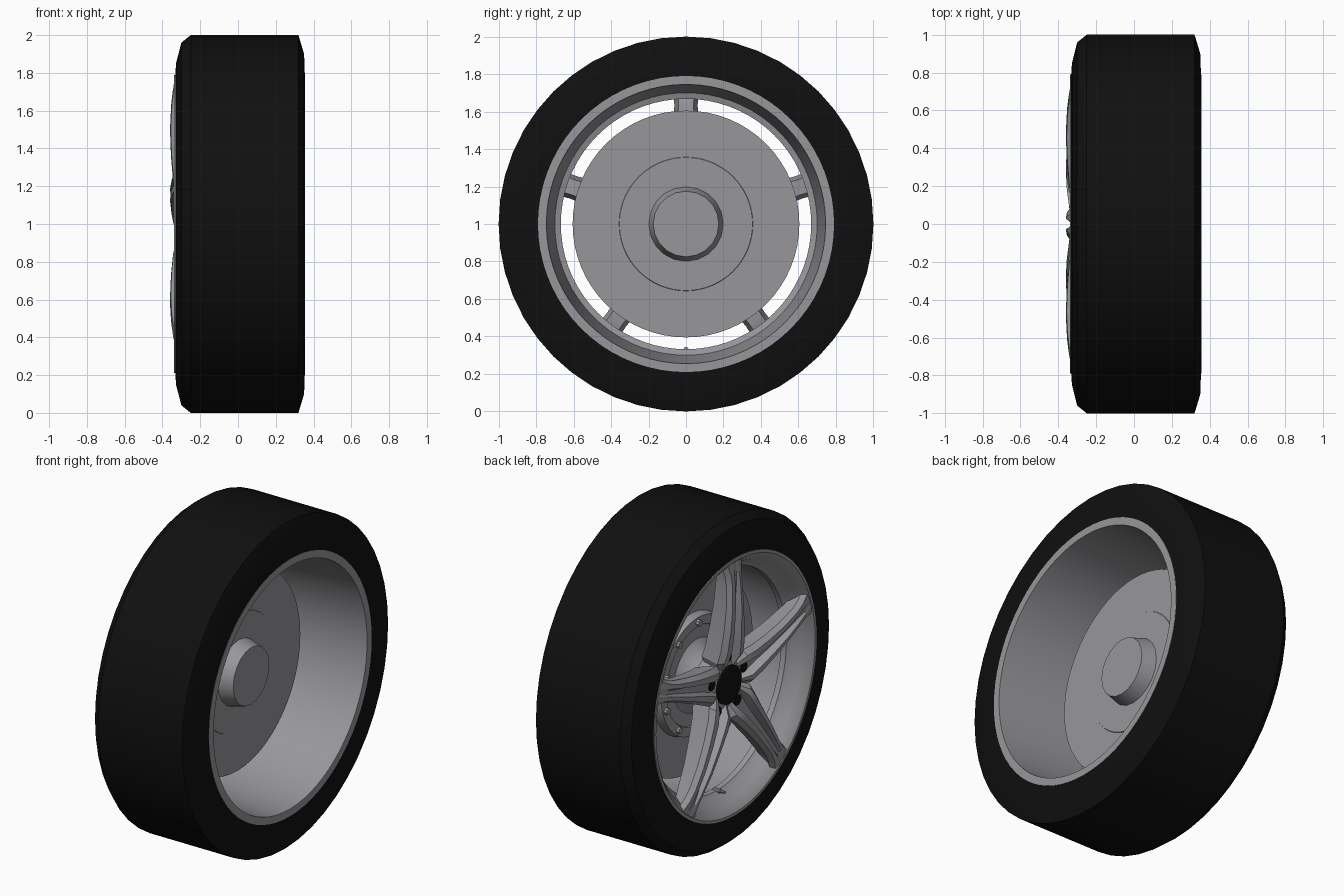
import bpy, bmesh
from math import pi, radians, sin, cos
from mathutils import Matrix

cube = bpy.data.objects.get("Cube")
if cube:
    bpy.data.objects.remove(cube, do_unlink=True)

AXLE = 1.0  # height of the wheel axis


def material(name, colour):
    m = bpy.data.materials.new(name)
    m.use_nodes = True
    m.diffuse_color = (*colour, 1)
    m.node_tree.nodes["Principled BSDF"].inputs["Base Color"].default_value = (*colour, 1)
    return m


rubber = material("black rubber", (0.005, 0.005, 0.005))
metal = material("grey metal", (0.31, 0.31, 0.33))


def finish(name, bm, mat, angle=30):
    bmesh.ops.remove_doubles(bm, verts=bm.verts, dist=0.0001)
    bmesh.ops.recalc_face_normals(bm, faces=bm.faces)
    mesh = bpy.data.meshes.new(name)
    bm.to_mesh(mesh)
    bm.free()
    mesh.materials.append(mat)
    ob = bpy.data.objects.new(name, mesh)
    bpy.context.collection.objects.link(ob)
    ob.location.z = AXLE
    bpy.ops.object.select_all(action='DESELECT')
    ob.select_set(True)
    bpy.context.view_layer.objects.active = ob
    bpy.ops.object.shade_smooth_by_angle(angle=radians(angle))
    return ob


def lathe(name, profile, steps, mat, closed=False):
    """Spin an (x, radius) profile around the wheel axis."""
    bm = bmesh.new()
    vs = [bm.verts.new((x, 0, r)) for x, r in profile]
    es = [bm.edges.new(p) for p in zip(vs, vs[1:])]
    if closed:
        es.append(bm.edges.new((vs[-1], vs[0])))
    bmesh.ops.spin(bm, geom=vs + es, cent=(0, 0, 0), axis=(1, 0, 0),
                   angle=2 * pi, steps=steps, use_merge=True)
    return finish(name, bm, mat)


def studs(name, count, ring, radius, x0, x1, sides, mat):
    """A ring of short cylinders parallel to the axis, the first at the top."""
    bm = bmesh.new()
    for i in range(count):
        a = 2 * pi * i / count
        place = Matrix.Translation(((x0 + x1) / 2, ring * sin(a), ring * cos(a)))
        bmesh.ops.create_cone(bm, cap_ends=True, segments=sides, radius1=radius,
                              radius2=radius, depth=abs(x1 - x0),
                              matrix=place @ Matrix.Rotation(pi / 2, 4, 'Y'))
    return finish(name, bm, mat)


# Tyre
lathe("tyre", [(-0.332, 0.785), (-0.328, 0.85), (-0.30, 0.96), (-0.25, 1.0),
               (0.32, 1.0), (0.35, 0.90), (0.354, 0.785), (0.30, 0.775),
               (-0.28, 0.775)], 48, rubber, True)

# Rim: deep barrel, inner step and dished outer lip
lathe("rim", [(0.356, 0.79), (0.356, 0.745), (-0.17, 0.70), (-0.18, 0.668),
              (-0.215, 0.668), (-0.235, 0.69), (-0.285, 0.72), (-0.325, 0.755),
              (-0.338, 0.772), (-0.338, 0.79), (-0.28, 0.785), (-0.20, 0.75),
              (0.30, 0.785)], 72, metal, True)

# Brake disc with its hat, inner hub and tapered axle
lathe("brake_disc", [(0.004, 0.0), (0.004, 0.355), (0.0, 0.357), (0.0, 0.605),
                     (-0.03, 0.605), (-0.03, 0.365), (-0.08, 0.355),
                     (-0.08, 0.30), (-0.07, 0.295), (-0.07, 0.22),
                     (-0.11, 0.17), (-0.20, 0.13), (-0.20, 0.0)], 64, metal)
lathe("inner_hub", [(0.0, 0.2), (0.09, 0.175), (0.09, 0.0)], 20, metal)
studs("brake_bolts", 10, 0.325, 0.02, -0.07, -0.10, 8, metal)

# Wheel centre and cap
lathe("wheel_centre", [(-0.15, 0.0), (-0.15, 0.15), (-0.27, 0.16),
                       (-0.285, 0.13), (-0.285, 0.0)], 32, metal)
lathe("centre_cap", [(-0.28, 0.115), (-0.298, 0.115), (-0.302, 0.105),
                     (-0.302, 0.0)], 32, rubber)
studs("lug_holes", 5, 0.163, 0.031, -0.25, -0.288, 12, rubber)

# Spoke stations: radius, half width, half groove, front x, back x, groove depth
STATIONS = [
    (0.10, 0.080, 0.034, -0.285, -0.17, 0.015),
    (0.17, 0.118, 0.040, -0.330, -0.16, 0.050),
    (0.24, 0.106, 0.030, -0.345, -0.18, 0.055),
    (0.36, 0.088, 0.022, -0.355, -0.20, 0.045),
    (0.50, 0.073, 0.016, -0.360, -0.22, 0.035),
    (0.63, 0.062, 0.012, -0.354, -0.23, 0.020),
    (0.70, 0.066, 0.010, -0.346, -0.24, 0.008),
    (0.77, 0.092, 0.008, -0.335, -0.28, 0.002),
]


def spoke_mesh():
    """Loft a twin-rail arm with a tapering groove down its middle."""
    bm = bmesh.new()
    rings = []
    for r, w, g, front, back, depth in STATIONS:
        half = [(0.65 * w, back), (w, front + 0.035), (0.75 * w, front + 0.004),
                (g + 0.012, front), (g, front + depth)]
        section = half + [(-y, x) for y, x in reversed(half)]
        rings.append([bm.verts.new((x, y, r)) for y, x in section])
    n = len(rings[0])
    for a, b in zip(rings, rings[1:]):
        for i in range(n):
            j = (i + 1) % n
            bm.faces.new((a[i], a[j], b[j], b[i]))
    bm.faces.new(rings[0])
    bm.faces.new(rings[-1])
    return bm


# Five spokes, the first pointing up
first = finish("spoke_1", spoke_mesh(), metal, 25)
for i in range(1, 5):
    spoke = first.copy()
    spoke.name = f"spoke_{i + 1}"
    spoke.rotation_euler.x = 2 * pi * i / 5
    bpy.context.collection.objects.link(spoke)

# Valve stem at the bottom of the rim
valve = lathe("valve_stem", [(-0.19, 0.0), (-0.19, 0.014), (-0.235, 0.012),
                             (-0.235, 0.008), (-0.265, 0.008), (-0.265, 0.0)],
              10, metal)
valve.location.z = AXLE - 0.67
